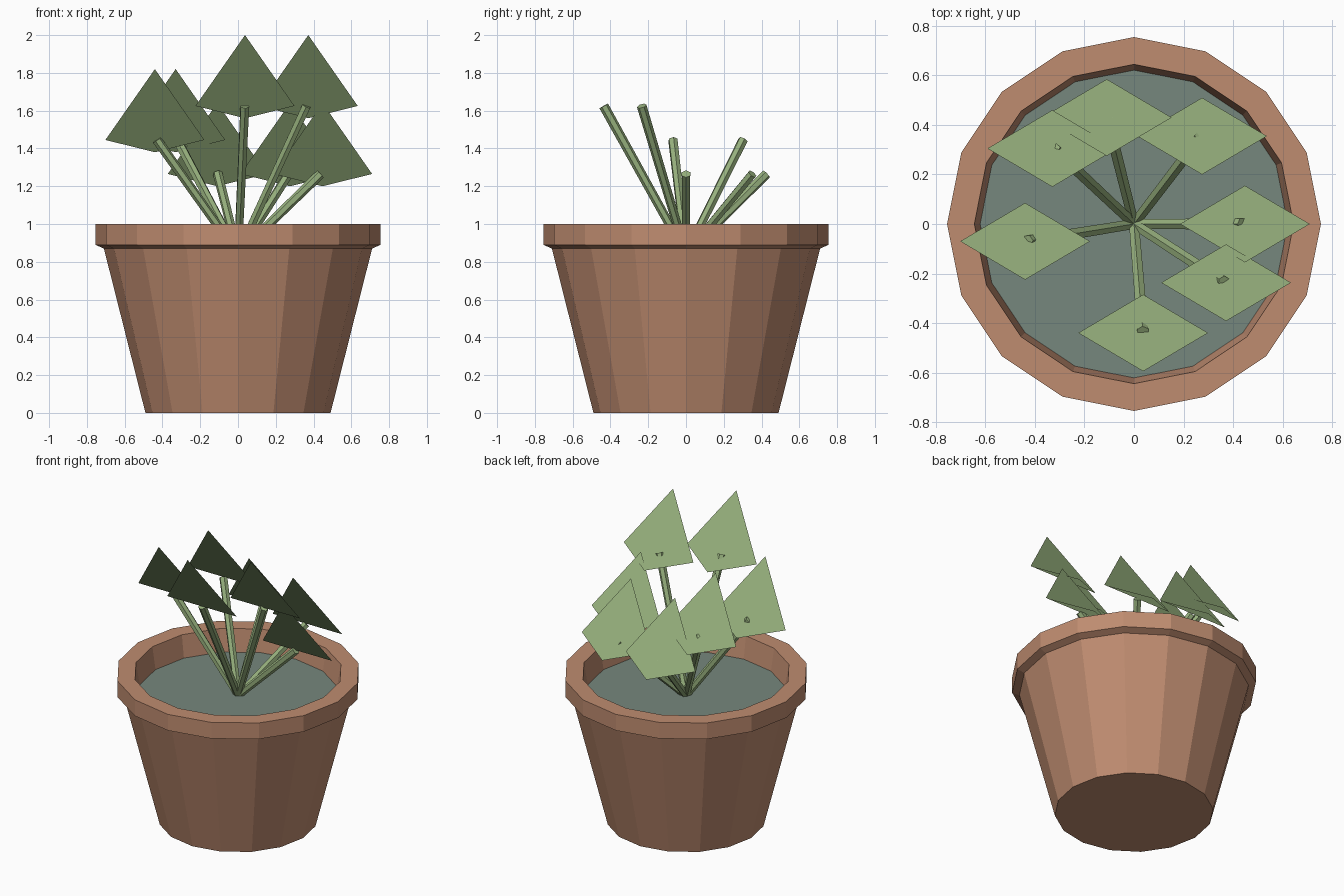
import bpy, bmesh, math
from mathutils import Vector

if "Cube" in bpy.data.objects:
    bpy.data.objects.remove(bpy.data.objects["Cube"])


def material(name, srgb):
    m = bpy.data.materials.new(name)
    m.diffuse_color = [((c + 0.055) / 1.055) ** 2.4 for c in srgb] + [1]
    m.use_nodes = True
    m.node_tree.nodes["Principled BSDF"].inputs["Base Color"].default_value = m.diffuse_color
    return m


TERRACOTTA = material("terracotta", (0.75, 0.55, 0.44))
SOIL = material("grey green soil", (0.465, 0.53, 0.49))
GREEN = material("leaf green", (0.59, 0.69, 0.49))
SIDES = 16


def finish(name, bm, mat):
    mesh = bpy.data.meshes.new(name)
    bm.to_mesh(mesh)
    bm.free()
    mesh.materials.append(mat)
    ob = bpy.data.objects.new(name, mesh)
    bpy.context.collection.objects.link(ob)
    return ob


def ring(bm, r, z):
    steps = [2 * math.pi * i / SIDES for i in range(SIDES)]
    return [bm.verts.new((r * math.cos(a), r * math.sin(a), z)) for a in steps]


# Pot: faceted wall, overhanging rim and hollow inside, from base to inner floor
bm = bmesh.new()
profile = [(0.49, 0), (0.71, 0.87), (0.755, 0.89), (0.755, 1.0),
           (0.645, 1.0), (0.62, 0.84)]
rings = [ring(bm, r, z) for r, z in profile]
for low, high in zip(rings, rings[1:]):
    for i in range(SIDES):
        j = (i + 1) % SIDES
        bm.faces.new((low[i], low[j], high[j], high[i]))
bm.faces.new(rings[0][::-1])
finish("pot", bm, TERRACOTTA)

# Soil disc
bm = bmesh.new()
bm.faces.new(ring(bm, 0.622, 0.85))
finish("soil", bm, SOIL)


# Stem: hexagonal rod leaning out from the middle of the soil
def stem(name, tip):
    start = Vector((0, 0, 0.84))
    axis = Vector(tip) - start
    bm = bmesh.new()
    bmesh.ops.create_cone(bm, cap_ends=True, segments=6, radius1=0.023,
                          radius2=0.026, depth=axis.length)
    ob = finish(name, bm, GREEN)
    ob.location = start + axis / 2
    ob.rotation_euler = axis.to_track_quat('Z', 'Y').to_euler()


# Leaf: one bent diamond, its point raised towards the front
def leaf(name, centre):
    bm = bmesh.new()
    corners = [(0.262, 0, 0), (0, 0.155, -0.065), (-0.262, 0, 0), (0, -0.155, 0.375)]
    bm.faces.new([bm.verts.new(Vector(centre) + Vector(c)) for c in corners])
    finish(name, bm, GREEN)


leaves = [(-0.33, 0.305, 1.445), (-0.11, 0.43, 1.265), (0.275, 0.355, 1.265),
          (0.448, 0, 1.265), (0.372, -0.237, 1.625), (0.037, -0.44, 1.625),
          (-0.44, -0.07, 1.445)]
for n, (x, y, z) in enumerate(leaves, 1):
    stem(f"stem_{n}", (x * 0.975, y * 0.99, z))
    leaf(f"leaf_{n}", (x, y, z))
